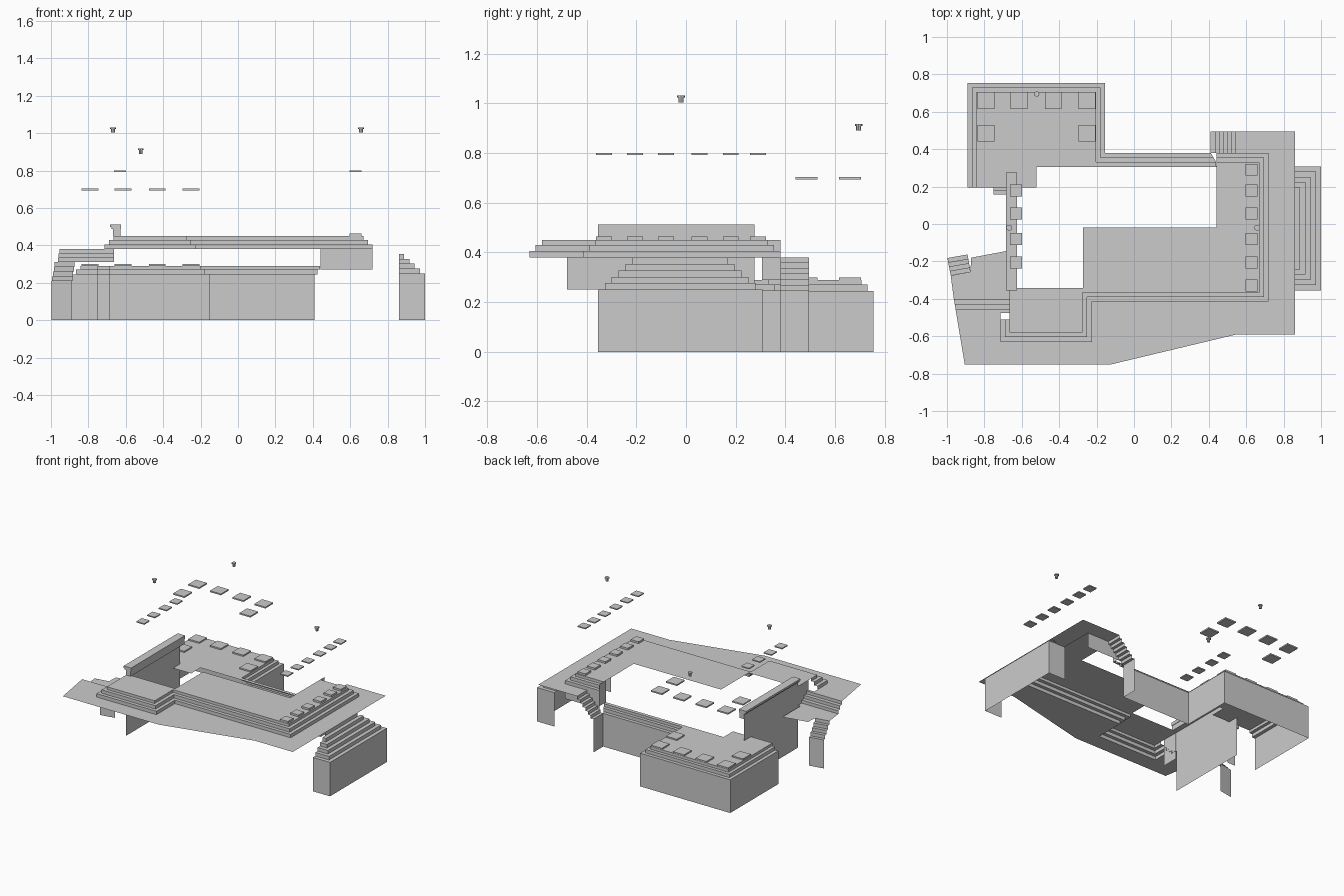
import bpy, bmesh
from mathutils import Matrix

if "Cube" in bpy.data.objects:
    bpy.data.objects.remove(bpy.data.objects["Cube"])


def finish(name, bm):
    bmesh.ops.remove_doubles(bm, verts=bm.verts, dist=1e-5)
    me = bpy.data.meshes.new(name)
    bm.to_mesh(me)
    bm.free()
    ob = bpy.data.objects.new(name, me)
    bpy.context.collection.objects.link(ob)
    return ob


def face(bm, pts, up=False):
    f = bm.faces.new([bm.verts.new(p) for p in pts])
    f.normal_update()
    if up and f.normal.z < 0:
        f.normal_flip()


def floor(name, pts, z):
    bm = bmesh.new()
    face(bm, [(x, y, z) for x, y in pts], True)
    return finish(name, bm)


def steps(name, paths, zs):
    """Risers along each path, treads between neighbouring paths."""
    bm = bmesh.new()
    for i, p in enumerate(paths):
        z0, z1 = zs[i], zs[i + 1]
        for a, b in zip(p, p[1:]):
            face(bm, [(*a, z0), (*b, z0), (*b, z1), (*a, z1)])
        if i + 1 < len(paths):
            q = paths[i + 1]
            for j in range(len(p) - 1):
                face(bm, [(*p[j], z1), (*p[j + 1], z1), (*q[j + 1], z1), (*q[j], z1)], True)
    return finish(name, bm)


def boxes(name, items):
    bm = bmesh.new()
    for x0, x1, y0, y1, z0, z1 in items:
        m = Matrix.Translation(((x0 + x1) / 2, (y0 + y1) / 2, (z0 + z1) / 2))
        m = m @ Matrix.Diagonal((x1 - x0, y1 - y0, z1 - z0, 1))
        bmesh.ops.create_cube(bm, size=1, matrix=m)
    return finish(name, bm)


def pads(name, centers, r, z0, z1):
    return boxes(name, [(x - r, x + r, y - r, y + r, z0, z1) for x, y in centers])


# Low podium at the back left with its walkway
def podium(o):
    return [(.41 + .6 * o, .38 - o), (-.155 - o, .38 - o), (-.155 - o, .755 - o),
            (-.89 + o, .755 - o), (-.89 + o, .195)]


steps("podium_steps", [podium(o) for o in (0, .025, .048)], [0, .245, .27, .29])
floor("podium_floor", podium(.048) + [(-.52, .195), (-.52, .305), (.44, .305)], .29)
steps("podium_front_steps", [[(-.75, y), (-.685, y)] for y in (.157, .178, .198)],
      [0, .245, .27, .29])


# Raised upper platform steps
def upper(o):
    return [(-.715 + o, -.51), (-.715 + o, -.63 + o), (-.225 - o, -.63 + o),
            (-.225 - o, -.415 + o), (.72 - o, -.415 + o), (.72 - o, .38 - o), (.44, .38 - o)]


steps("platform_steps", [upper(o) for o in (0, .025, .05)], [.38, .405, .43, .45])
floor("platform_floor", upper(.05) + [(.44, -.02), (-.272, -.02), (-.272, -.342),
                                      (-.665, -.342)], .45)
steps("platform_back_wall", [[(.72, .38), (.44, .38)]], [.27, .38])
steps("platform_inner_edge", [[(.44, .38), (.44, .305)]], [.29, .45])
steps("platform_left_edge", [[(-.665, -.355), (-.665, -.48)]], [.25, .45])


# Irregular terrace around the platform
def left_x(y):
    return -.905 - .095 * (y + .75) / .57


floor("terrace", [(.542, .495), (.86, .495), (.86, -.59), (.55, -.59), (-.12, -.75), (-.905, -.75),
                  (left_x(-.455), -.455), (-.663, -.455), (-.663, -.475), (-.715, -.475),
                  (-.715, -.63), (-.225, -.63), (-.225, -.415), (.72, -.415), (.72, .38),
                  (.542, .38)], .38)

# Lower left terrace, three steps down
drop = [[(-.663, y), (left_x(y), y)] for y in (-.40, -.428, -.455)]
steps("left_terrace_steps", drop, [.31, .333, .357, .38])
floor("left_terrace", [(left_x(-.4), -.4), (-.98, -.275), (-.875, -.255), (-.87, -.18),
                       (-.685, -.145), (-.685, -.355), (-.663, -.355), (-.663, -.4)], .31)
flight = [[(-.89 + .004 * k, -.163 - .023 * k), (-.998 + .0045 * k, -.182 - .023 * k)]
          for k in range(5)]
steps("left_stair", flight, [0, .21, .235, .26, .285, .31])

# Back stair beside the walkway
steps("back_stair", [[(.41 + .022 * k, .495), (.41 + .022 * k, .38)] for k in range(7)],
      [0] + [.245 + .0225 * k for k in range(7)])

# Right stair, stepping in on three sides
right = []
for k in range(6):
    x, a, b = 1 - .028 * k, -.355 + .028 * k, .308 - .028 * k
    right.append([(.86, a), (x, a), (x, b), (.86, b)])
right[5] = [(.86, -.215), (.86, -.215), (.86, .168), (.86, .168)]
bm = bmesh.new()
zs = [0, .25, .276, .302, .328, .354, .38]
for i in range(5):
    p, q = right[i], right[i + 1]
    for a, b in zip(p, p[1:]):
        face(bm, [(*a, zs[i]), (*b, zs[i]), (*b, zs[i + 1]), (*a, zs[i + 1])])
    ring = p + q[::-1] if i < 4 else p
    face(bm, [(*c, zs[i + 1]) for c in ring], True)
face(bm, [(.86, -.215, .354), (.86, .168, .354), (.86, .168, .38), (.86, -.215, .38)])
finish("right_stair", bm)

# Left screen wall with moulded cap
steps("left_wall", [[(-.667, .275), (-.667, -.355)]], [0, .45])
boxes("left_wall_cap", [(-.667, -.628, -.355, .275, .45, .487),
                        (-.677, -.625, -.355, .275, .487, .498),
                        (-.685, -.625, -.355, .275, .498, .512)])

# Column bases on the floors and matching capitals floating above
ys = (.29, .18, .055, -.08, -.205, -.33)
right_row = [(.628, y) for y in ys]
left_row = [(-.632, y) for y in ys[1:5]]
back = [(x, .66) for x in (-.792, -.615, -.432, -.252)] + [(-.792, .485), (-.252, .485)]
pads("right_column_bases", right_row, .032, .45, .464)
pads("right_column_capitals", right_row, .032, .793, .801)
pads("left_column_capitals", left_row, .032, .793, .801)
pads("podium_column_bases", back, .045, .29, .30)
pads("podium_column_capitals", back, .045, .693, .703)

# Small roof finials
for name, x, y, z, r in (("left_finial", -.668, -.02, 1.003, .013),
                         ("right_finial", .658, -.02, 1.003, .013),
                         ("back_finial", -.52, .695, .89, .012)):
    bm = bmesh.new()
    for h, r1, r2, dz in ((.02, r * .8, r * .8, 0), (.008, r * 1.25, r * 1.25, .02)):
        bmesh.ops.create_cone(bm, cap_ends=True, segments=8, radius1=r1, radius2=r2, depth=h,
                              matrix=Matrix.Translation((x, y, z + dz + h / 2)))
    finish(name, bm)
